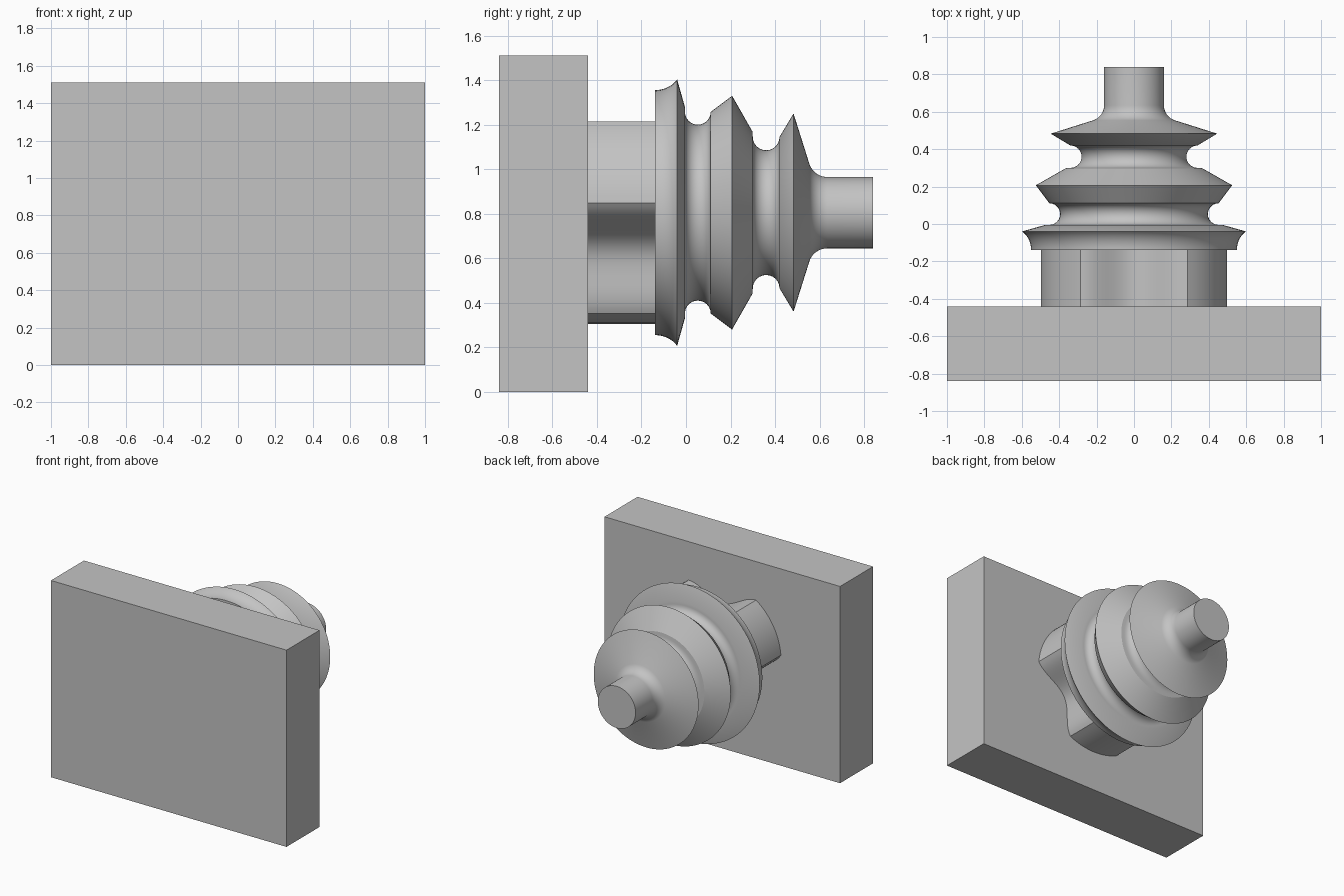
import bpy, bmesh, math
from mathutils import Vector, Matrix

cube = bpy.data.objects.get("Cube")
if cube:
    bpy.data.objects.remove(cube, do_unlink=True)

AXIS_Z = 0.805

grey = bpy.data.materials.new("plain_grey")
grey.use_nodes = True
colour = (0.55, 0.55, 0.55, 1)
grey.diffuse_color = colour
grey.node_tree.nodes["Principled BSDF"].inputs["Base Color"].default_value = colour


def finish(name, bm, smooth=True):
    bmesh.ops.remove_doubles(bm, verts=bm.verts, dist=0.0005)
    bmesh.ops.recalc_face_normals(bm, faces=bm.faces)
    mesh = bpy.data.meshes.new(name)
    bm.to_mesh(mesh)
    bm.free()
    mesh.materials.append(grey)
    obj = bpy.data.objects.new(name, mesh)
    bpy.context.collection.objects.link(obj)
    if smooth:
        bpy.ops.object.select_all(action='DESELECT')
        obj.select_set(True)
        bpy.context.view_layer.objects.active = obj
        bpy.ops.object.shade_smooth_by_angle(angle=math.radians(25))
    return obj


def arc(cy, cr, ry, rr, start, end, n=12):
    """Elliptical arc of (y, radius) points."""
    angles = [math.radians(start + (end - start) * i / n) for i in range(n + 1)]
    return [(cy + ry * math.cos(a), cr + rr * math.sin(a)) for a in angles]


# Mounting plate
bm = bmesh.new()
bmesh.ops.create_cube(bm, size=1, matrix=Matrix.Translation((0, -0.64, 0.755))
                      @ Matrix.Diagonal((2, 0.4, 1.51, 1)))
finish("plate", bm, smooth=False)

# Three-lobed joint housing: round lobes with smooth valleys between them
R, HALF = 0.5, math.radians(25)
edge_u, edge_v = R * math.sin(math.radians(35)), R * math.cos(math.radians(35))
outline = []
for k in range(3):
    lobe = math.radians(30 + 120 * k)
    for i in range(13):
        a = lobe - HALF + 2 * HALF * i / 12
        outline.append((R * math.cos(a), R * math.sin(a)))
    out = lobe + math.radians(60)
    for i in range(1, 24):
        t = 1 - 2 * i / 24
        v = edge_v - 0.1 * (1 + math.cos(math.pi * t)) / 2
        u = edge_u * t
        outline.append((v * math.cos(out) + u * math.sin(out),
                        v * math.sin(out) - u * math.cos(out)))
bm = bmesh.new()
face = bm.faces.new([bm.verts.new((x, -0.44, AXIS_Z + z)) for x, z in outline])
side = bmesh.ops.extrude_face_region(bm, geom=[face])["geom"]
bmesh.ops.translate(bm, vec=(0, 0.31, 0),
                    verts=[g for g in side if isinstance(g, bmesh.types.BMVert)])
finish("joint_housing", bm)

# Bellows boot and shaft, turned round the y axis
profile = [(-0.14, 0), (-0.14, 0.55)]
profile += arc(-0.14, 0.65, 0.117, 0.1, 270, 329, 8)[1:]    # flared collar
profile += [(-0.005, 0.475)]
profile += arc(0.053, 0.453, 0.058, 0.058, 180, 360)        # first groove
profile += [(0.207, 0.525), (0.298, 0.365)]
profile += arc(0.36, 0.34, 0.06, 0.06, 180, 360)            # second groove
profile += [(0.483, 0.445)]
profile += arc(0.635, 0.245, 0.085, 0.085, 200, 270, 10)    # neck fillet
profile += [(0.84, 0.16), (0.84, 0)]
bm = bmesh.new()
verts = [bm.verts.new((0, y, AXIS_Z + r)) for y, r in profile]
edges = [bm.edges.new(pair) for pair in zip(verts, verts[1:])]
bmesh.ops.spin(bm, geom=verts + edges, cent=Vector((0, 0, AXIS_Z)), axis=(0, 1, 0),
               angle=math.tau, steps=96)
finish("bellows_and_shaft", bm)
